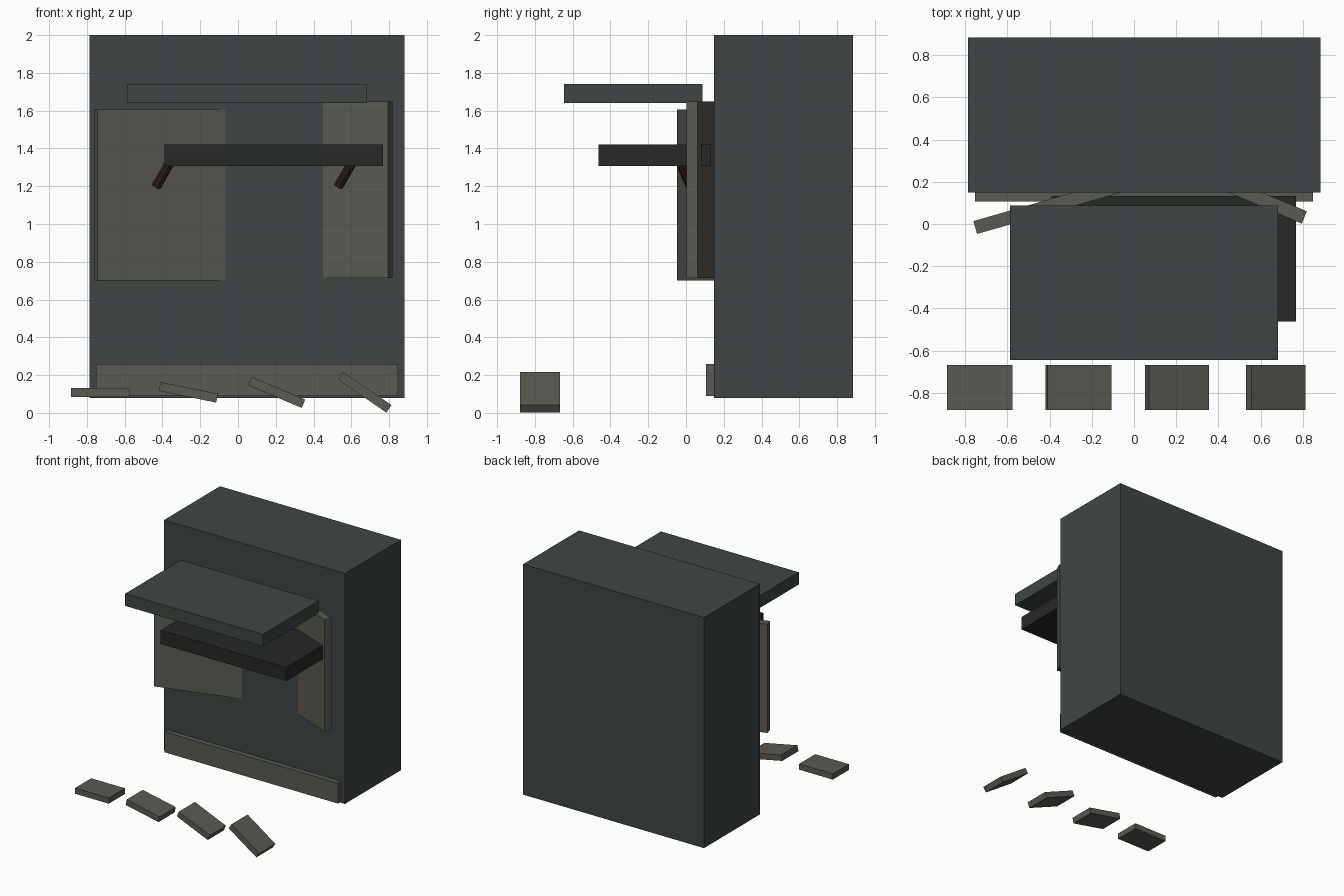
import bpy
from mathutils import Vector, Matrix

if "Cube" in bpy.data.objects:
    bpy.data.objects.remove(bpy.data.objects["Cube"])


def material(name, rgb):
    m = bpy.data.materials.new(name)
    m.diffuse_color = (*rgb, 1)
    m.use_nodes = True
    m.node_tree.nodes["Principled BSDF"].inputs["Base Color"].default_value = m.diffuse_color
    return m


CASE = material("blue_grey", (0.05, 0.06, 0.06))
PANEL = material("warm_grey", (0.105, 0.1, 0.085))
DARK = material("near_black", (0.02, 0.021, 0.022))
BROWN = material("dark_brown", (0.03, 0.015, 0.01))


def box(name, lo, hi, mat, rot=(0, 0, 0)):
    lo, hi = Vector(lo), Vector(hi)
    bpy.ops.mesh.primitive_cube_add(size=1, location=(lo + hi) / 2, rotation=rot)
    ob = bpy.context.object
    ob.name = name
    ob.scale = hi - lo
    bpy.ops.object.transform_apply(location=False, rotation=False, scale=True)
    ob.data.materials.append(mat)
    return ob


def angled_panel(name, corner, side, angle, length, z0, z1, thick=0.063):
    # corner is the outer front edge; side is the direction in towards the case
    turn = Matrix.Rotation(angle, 3, 'Z')
    c = Vector((*corner, (z0 + z1) / 2)) + turn @ Vector((side * length / 2, thick / 2, 0))
    half = Vector((length, thick, z1 - z0)) / 2
    box(name, c - half, c + half, PANEL, (0, 0, angle))


def rod(name, a, b, radius):
    a, b = Vector(a), Vector(b)
    d = b - a
    bpy.ops.mesh.primitive_cylinder_add(
        vertices=8, radius=radius, depth=d.length, location=(a + b) / 2,
        rotation=d.to_track_quat('Z', 'Y').to_euler())
    ob = bpy.context.object
    ob.name = name
    ob.data.materials.append(BROWN)


# Main block, overhanging canopy, shelf and base strip
box("cabinet", (-0.785, 0.148, 0.08), (0.882, 0.884, 2.0), CASE)
box("canopy", (-0.588, -0.645, 1.64), (0.682, 0.088, 1.742), CASE)
box("shelf", (-0.39, -0.462, 1.306), (0.768, 0.132, 1.42), DARK)
box("base_strip", (-0.752, 0.106, 0.09), (0.848, 0.17, 0.26), PANEL)

# Side panels angled out of the cabinet front
angled_panel("left_panel", (-0.743, -0.047), 1, 0.28, 0.74, 0.7, 1.605)
angled_panel("right_panel", (0.794, 0.002), -1, -0.4, 0.74, 0.715, 1.648)

# Slanted rods under the shelf
for side, x in (("left", -0.432), ("right", 0.532)):
    rod(side + "_rod", (x, 0.025, 1.2), (x + 0.08, -0.035, 1.34), 0.026)

# Row of stepping slabs, each tipped further than the last
for i in range(4):
    x = -0.73 + 0.467 * i
    box(f"slab_{i + 1}", (x - 0.155, -0.88, 0.085), (x + 0.155, -0.668, 0.133),
        PANEL, (0, 0.2 * i, 0))
